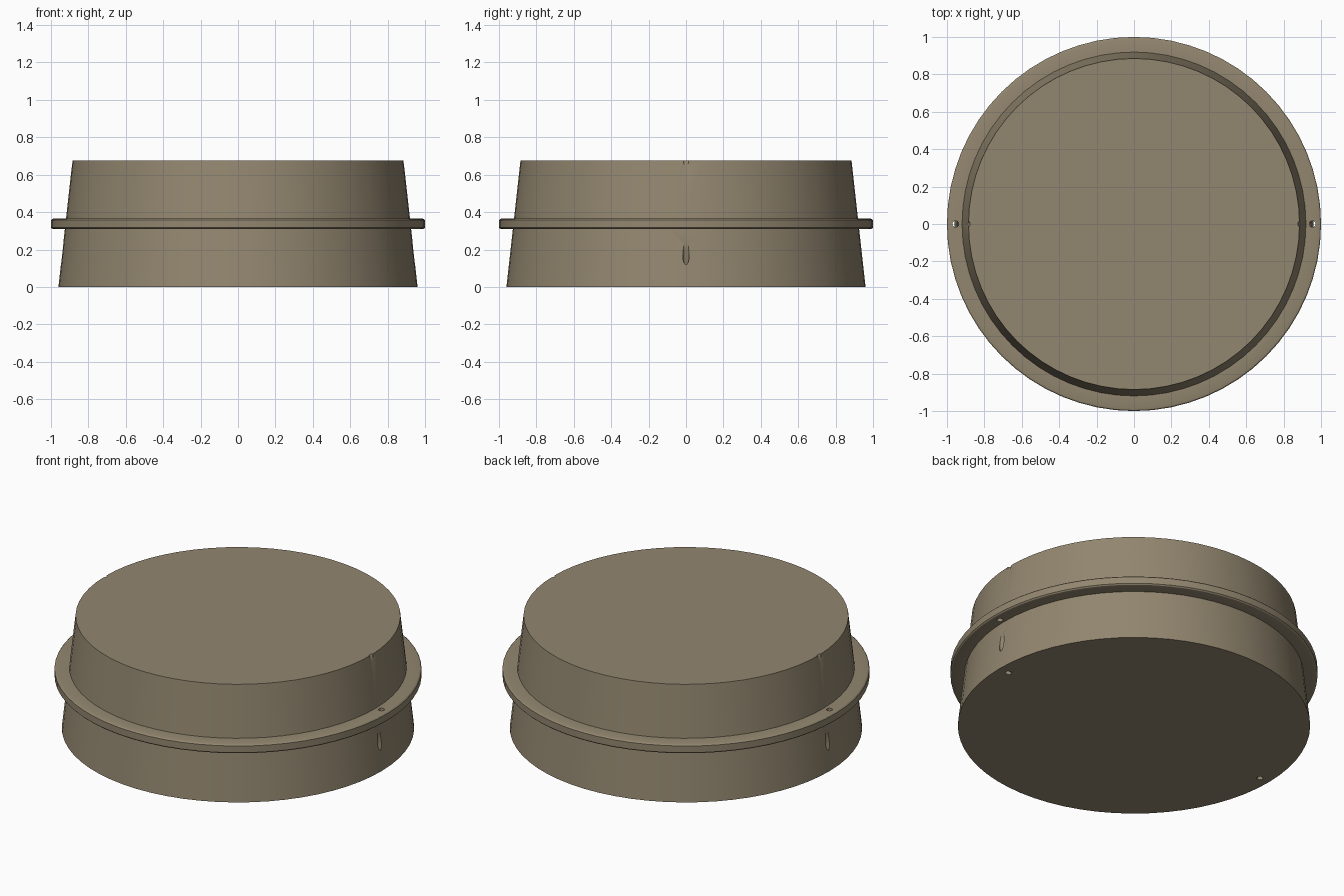
import bpy, bmesh, math

if "Cube" in bpy.data.objects:
    bpy.data.objects.remove(bpy.data.objects["Cube"])

SEGS = 64
H = 0.675
MID = H / 2


def lathe(name, profile):
    """Closed solid turned about z; profile ends are capped."""
    bm = bmesh.new()
    rings = []
    for r, z in profile:
        rings.append([bm.verts.new((r * math.cos(2 * math.pi * i / SEGS),
                                    r * math.sin(2 * math.pi * i / SEGS), z))
                      for i in range(SEGS)])
    for a, b in zip(rings, rings[1:]):
        for i in range(SEGS):
            j = (i + 1) % SEGS
            bm.faces.new((a[i], a[j], b[j], b[i]))
    bm.faces.new(rings[0][::-1])
    bm.faces.new(rings[-1])
    bmesh.ops.recalc_face_normals(bm, faces=bm.faces)
    me = bpy.data.meshes.new(name)
    bm.to_mesh(me)
    bm.free()
    ob = bpy.data.objects.new(name, me)
    bpy.context.collection.objects.link(ob)
    return ob


# Tapered drum with a thin softened flange around its middle
R0, R1 = 0.96, 0.885
fz0, fz1 = MID - 0.029, MID + 0.029


def wall(z):
    return R0 + (R1 - R0) * z / H


drum = lathe("tapered_drum", [
    (R0, 0), (wall(fz0), fz0), (0.982, fz0), (0.994, fz0 + 0.003), (1.0, fz0 + 0.009),
    (1.0, fz1 - 0.009), (0.994, fz1 - 0.003), (0.982, fz1), (wall(fz1), fz1), (R1, H)])

# Curved cord channel: an upright ring cut through both sides of the drum
bpy.ops.mesh.primitive_torus_add(location=(0, 0, MID), rotation=(math.pi / 2, 0, 0),
                                 major_radius=0.955, minor_radius=0.017,
                                 major_segments=128, minor_segments=16)
cutter = bpy.context.object
cutter.name = "cord_channel_cutter"
cutter.hide_render = True

bpy.ops.object.select_all(action='DESELECT')
bpy.context.view_layer.objects.active = drum
drum.select_set(True)
cut = drum.modifiers.new("cord_channel", 'BOOLEAN')
cut.operation = 'DIFFERENCE'
cut.solver = 'EXACT'
cut.object = cutter
bpy.ops.object.modifier_apply(modifier=cut.name)
bpy.data.objects.remove(cutter, do_unlink=True)
bpy.ops.object.shade_smooth_by_angle(angle=math.radians(30))

# Muted olive-tan finish
mat = bpy.data.materials.new("olive_tan")
mat.diffuse_color = (0.29, 0.24, 0.16, 1)
mat.use_nodes = True
mat.node_tree.nodes["Principled BSDF"].inputs["Base Color"].default_value = mat.diffuse_color
drum.data.materials.clear()
drum.data.materials.append(mat)
